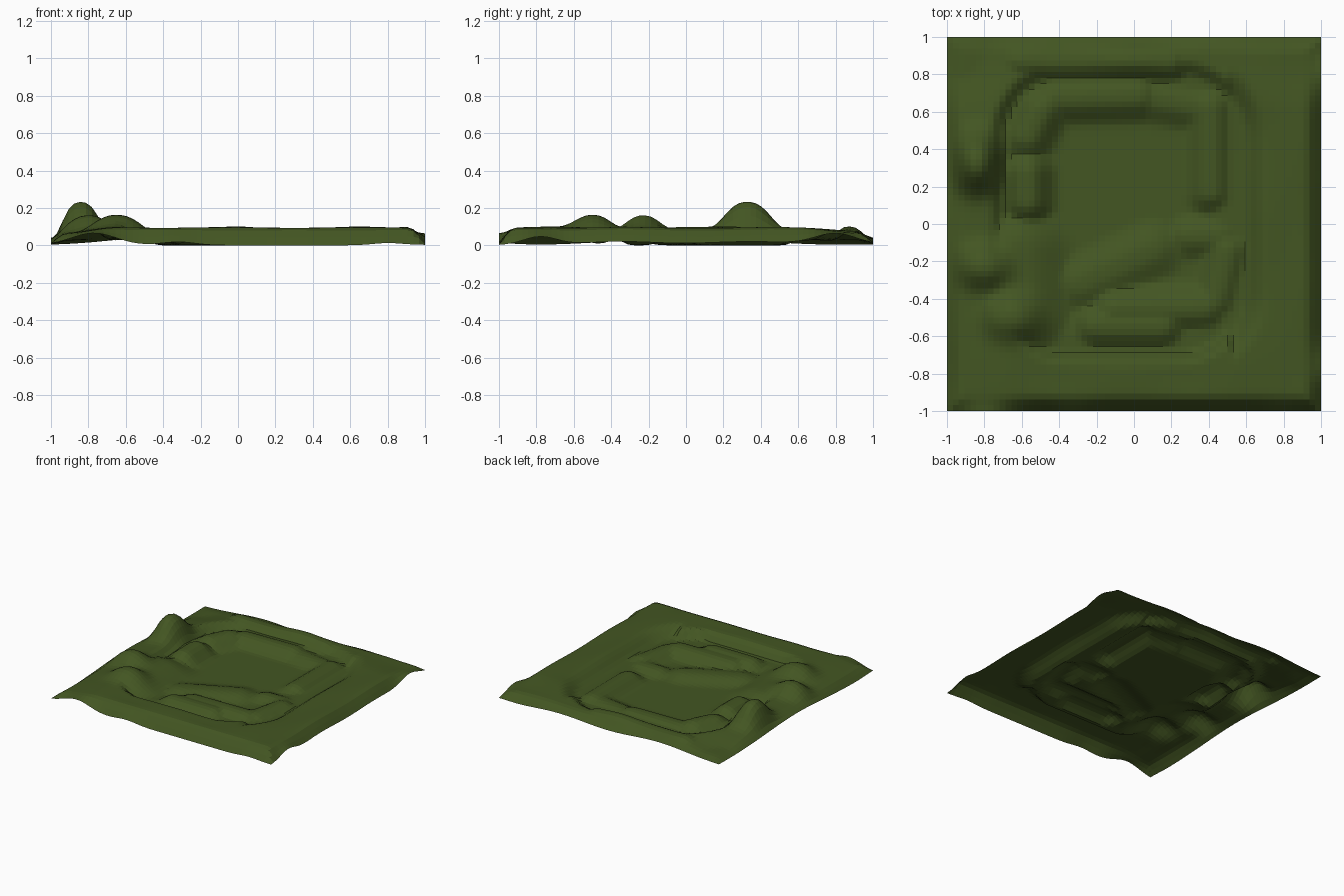
import bpy, bmesh, math

if "Cube" in bpy.data.objects:
    bpy.data.objects.remove(bpy.data.objects["Cube"])

N = 64          # grid cells per side


def smooth(t):
    t = max(0.0, min(1.0, t))
    return t * t * (3 - 2 * t)


def segment_distance(x, y, ax, ay, bx, by):
    dx, dy = bx - ax, by - ay
    l2 = dx * dx + dy * dy
    t = 0 if l2 == 0 else max(0, min(1, ((x - ax) * dx + (y - ay) * dy) / l2))
    return math.hypot(x - ax - t * dx, y - ay - t * dy)


def bump(x, y, cx, cy, sx, sy, power=1.0):
    return math.exp(-0.5 * (((x - cx) / sx) ** 2 + ((y - cy) / sy) ** 2) ** power)


# Low ridges round the basin: start, end, height, half width
RIDGES = [
    (-0.42, 0.67, 0.02, 0.68, 0.07, 0.14),
    (0.02, 0.68, 0.38, 0.62, 0.05, 0.13),
    (0.41, 0.17, 0.41, 0.62, 0.065, 0.13),
    (-0.57, 0.12, -0.57, 0.27, 0.10, 0.15),
    (-0.57, 0.46, -0.50, 0.60, 0.085, 0.15),
    (-0.28, -0.32, 0.10, -0.14, 0.045, 0.16),
    (0.30, -0.07, 0.45, -0.07, 0.045, 0.12),
    (-0.20, -0.55, 0.15, -0.55, 0.075, 0.14),
    (-0.10, -0.46, 0.38, -0.45, 0.07, 0.14),
    (0.44, -0.40, 0.50, -0.15, 0.06, 0.13),
    (-0.62, -0.15, -0.60, -0.50, 0.085, 0.28),
    (-0.60, 0.87, 0.20, 0.87, 0.085, 0.13),
]

# Hills: x, y, top height, spread x, spread y
HILLS = [
    (-0.84, 0.33, 0.236, 0.085, 0.115),
    (-0.80, -0.23, 0.164, 0.100, 0.085),
    (-0.65, -0.50, 0.164, 0.105, 0.090),
]


def plateau_height(x, y):
    # full height at the front and right, lower at the back and left
    h = 0.095 - 0.022 * smooth((y - 0.6) / 0.3) - 0.028 * smooth((-x - 0.65) / 0.25)
    return h * (1 - 0.85 * smooth(1 - math.hypot(x + 1, y - 1) / 0.55))


def height(x, y):
    # outer plateau outside a rounded rectangle
    cx, cy, hx, hy, r = -0.06, 0.05, 0.60, 0.71, 0.30
    qx, qy = abs(x - cx) - hx + r, abs(y - cy) - hy + r
    d = math.hypot(max(qx, 0), max(qy, 0)) + min(max(qx, qy), 0) - r
    width = 0.18 if x > 0.5 else 0.09 if y < -0.5 else 0.12
    z = plateau_height(x, y) * smooth(d / width)
    # shallow floor between the ridges, flat basin in the middle
    z = max(z, 0.025 * smooth((d + 0.25) / 0.2))
    for ax, ay, bx, by, h, w in RIDGES:
        s = segment_distance(x, y, ax, ay, bx, by)
        z = max(z, h * smooth(1.15 - s / w))
    for px, py, h, sx, sy in HILLS:
        z += max(0, h - z) * bump(x, y, px, py, sx, sy, 1.35)
    z += 0.014 * bump(x, y, 0, 0.87, 0.12, 0.06)
    # gentle waves on the plateau
    z += 0.005 * smooth(d / 0.2) * math.sin(9 * x + 2) * math.sin(8 * y + 1)
    # rolled-down border with a few lifted stretches
    edge = min(1 - abs(x), 1 - abs(y))
    lift = 0.065 * bump(x, y, -0.77, -1, 0.12, 0.1)
    lift += 0.018 * bump(x, y, -0.32, -1, 0.09, 0.1)
    lift += 0.012 * bump(x, y, 0.8, -1, 0.08, 0.1)
    lift += 0.045 * bump(x, y, 1, -0.78, 0.1, 0.09)
    lift += 0.06 * bump(x, y, 1, 0.8, 0.1, 0.11)
    lift += 0.02 * bump(x, y, 1, -0.35, 0.1, 0.2)
    lift += 0.02 * bump(x, y, 1, 0.35, 0.1, 0.25)
    lift += 0.04 * bump(x, y, -0.45, 1, 0.25, 0.1)
    lift += 0.035 * bump(x, y, 0.45, 1, 0.25, 0.1)
    lift += 0.04 * bump(x, y, -1, 0.0, 0.1, 0.35)
    f = smooth((edge + 0.015) / 0.1) if edge > 1e-5 else 0
    return max(0.0, z * f + lift * (1 - f))


# Terrain sheet: a grid pushed up by the height rule
bm = bmesh.new()
bmesh.ops.create_grid(bm, x_segments=N, y_segments=N, size=1)
for v in bm.verts:
    v.co.z = height(v.co.x, v.co.y)
# soften the creases a little, leaving the border in place
inner = [v for v in bm.verts if not v.is_boundary]
bmesh.ops.smooth_vert(bm, verts=inner, factor=0.4, use_axis_z=True)
low = min(v.co.z for v in bm.verts)
for v in bm.verts:
    v.co.z -= low
mesh = bpy.data.meshes.new("terrain")
bm.to_mesh(mesh)
bm.free()
terrain = bpy.data.objects.new("terrain", mesh)
bpy.context.collection.objects.link(terrain)

# Grass colour
grass = bpy.data.materials.new("grass green")
grass.diffuse_color = (0.056, 0.092, 0.016, 1)
grass.use_nodes = True
grass.node_tree.nodes["Principled BSDF"].inputs["Base Color"].default_value = grass.diffuse_color
mesh.materials.append(grass)
